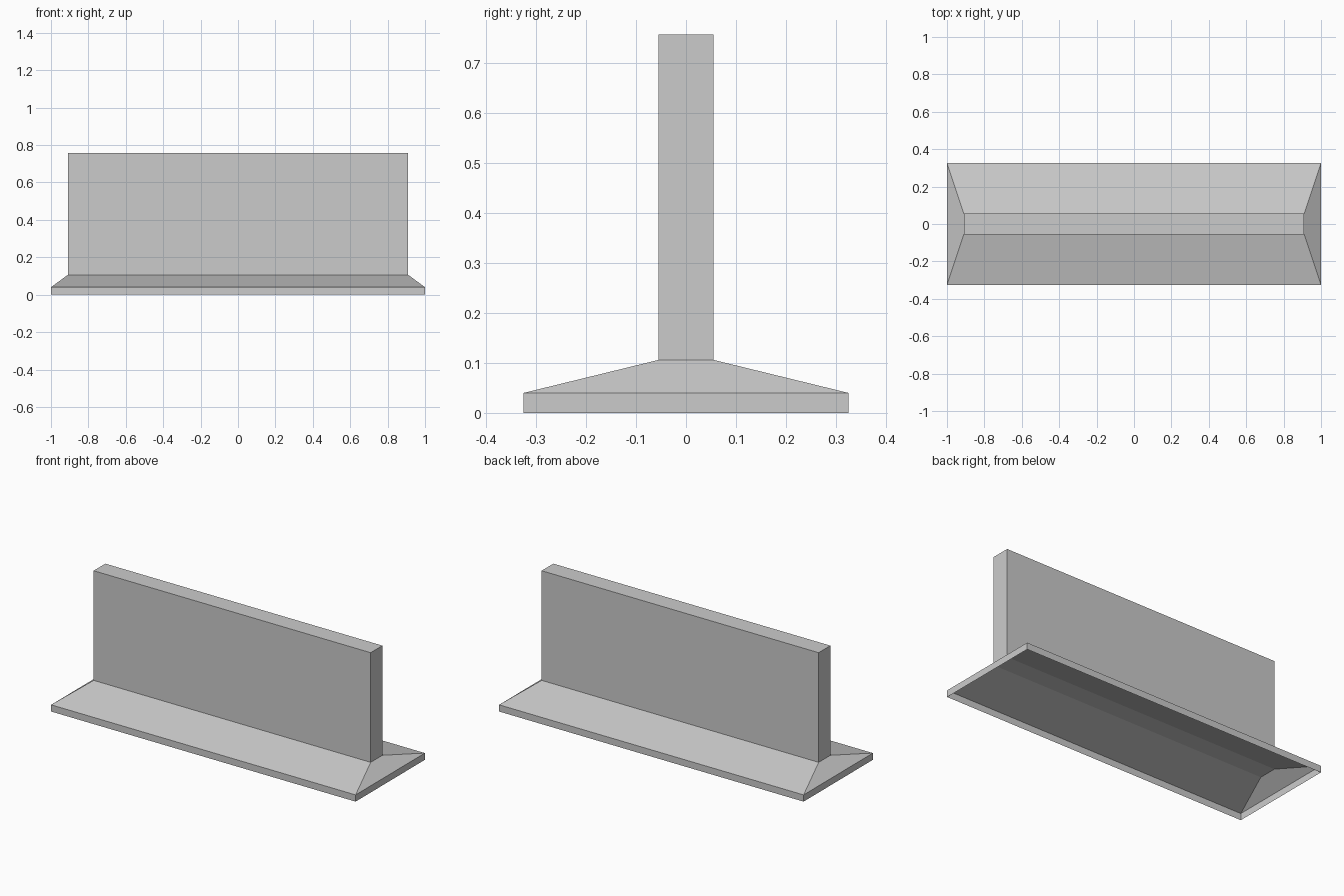
import bpy, bmesh

if "Cube" in bpy.data.objects:
    bpy.data.objects.remove(bpy.data.objects["Cube"])

WX, WY = 0.91, 0.055          # wall half length and half thickness
BX, BY = 1.0, 0.325           # base half length and half width
Z_RIM, Z_SHOULDER, Z_TOP = 0.04, 0.106, 0.757


def stacked_rings(name, rings):
    """Skin rectangles (half x, half y, z) upwards; capped on top, open below."""
    bm = bmesh.new()
    loops = [[bm.verts.new((sx * hx, sy * hy, z))
              for sx, sy in ((-1, -1), (1, -1), (1, 1), (-1, 1))]
             for hx, hy, z in rings]
    for low, high in zip(loops, loops[1:]):
        for i in range(4):
            j = (i + 1) % 4
            bm.faces.new((low[i], low[j], high[j], high[i]))
    bm.faces.new(loops[-1])
    mesh = bpy.data.meshes.new(name)
    bm.to_mesh(mesh)
    bm.free()
    obj = bpy.data.objects.new(name, mesh)
    bpy.context.collection.objects.link(obj)
    return obj


# Sloped footing: a thin shell, hollow underneath
stacked_rings("base", [(BX, BY, 0), (BX, BY, Z_RIM), (WX, WY, Z_SHOULDER)])

# Upright slab standing on the footing
stacked_rings("wall", [(WX, WY, Z_SHOULDER), (WX, WY, Z_TOP)])
